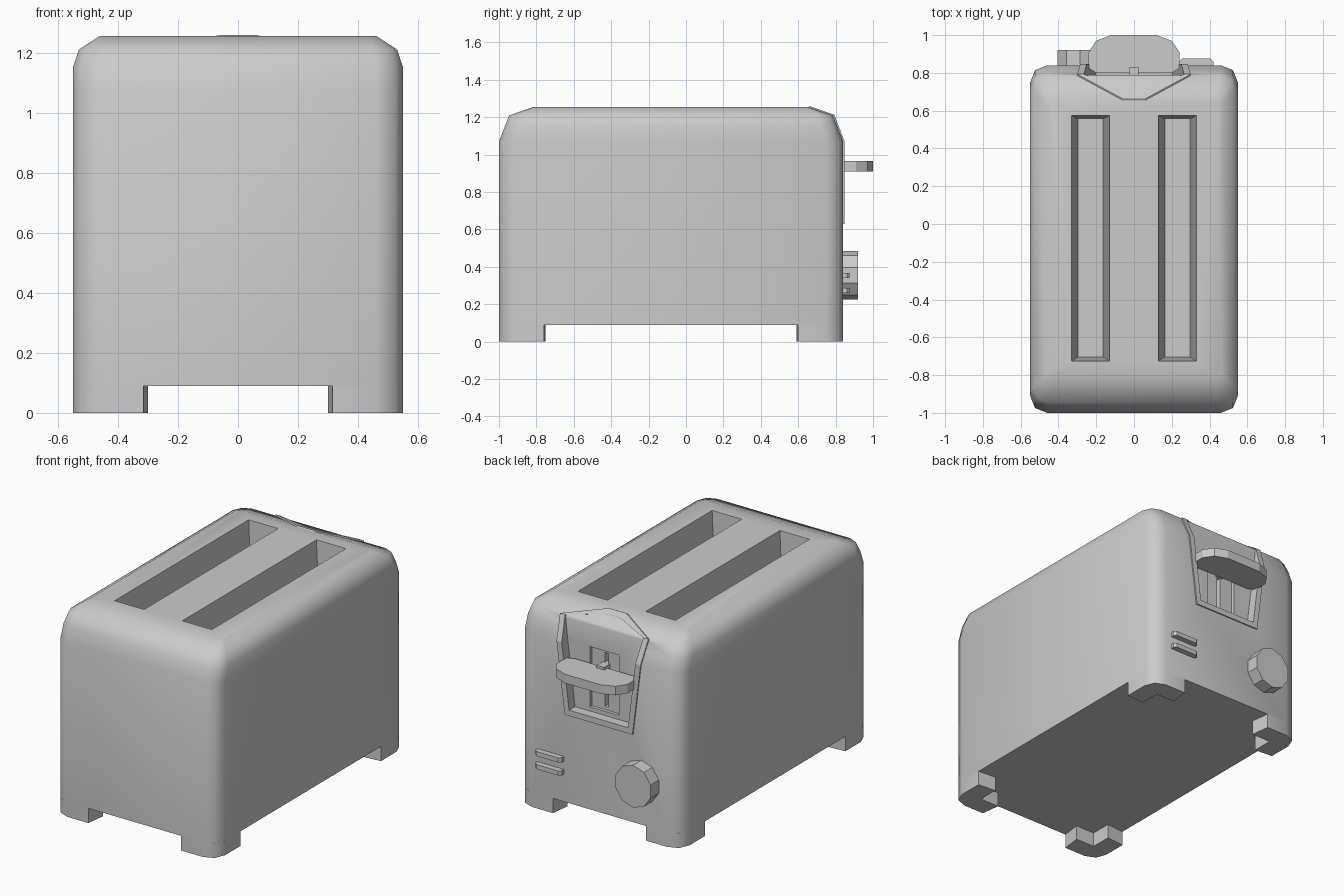
import bpy, bmesh, math

if "Cube" in bpy.data.objects:
    bpy.data.objects.remove(bpy.data.objects["Cube"])

CY = -0.08  # body centre in y


def loft(name, rings, closed=False):
    """Skin equal-length rings; cap the ends, or join last ring to first."""
    bm = bmesh.new()
    vs = [[bm.verts.new(p) for p in r] for r in rings]
    n = len(rings[0])
    pairs = list(zip(vs, vs[1:] + vs[:1])) if closed else list(zip(vs, vs[1:]))
    for a, b in pairs:
        for i in range(n):
            j = (i + 1) % n
            bm.faces.new((a[i], a[j], b[j], b[i]))
    if not closed:
        bm.faces.new(vs[0][::-1])
        bm.faces.new(vs[-1])
    bmesh.ops.recalc_face_normals(bm, faces=bm.faces)
    me = bpy.data.meshes.new(name)
    bm.to_mesh(me)
    bm.free()
    ob = bpy.data.objects.new(name, me)
    bpy.context.collection.objects.link(ob)
    return ob


def prism_z(name, pts, z0, z1):
    return loft(name, [[(x, y, z) for x, y in pts] for z in (z0, z1)])


def prism_y(name, pts, y0, y1):
    return loft(name, [[(x, y, z) for x, z in pts] for y in (y0, y1)])


def rect(x0, x1, y0, y1):
    return [(x0, y0), (x1, y0), (x1, y1), (x0, y1)]


def rounded(hx, hy, r, z):
    """Rounded rectangle ring with two segments per corner."""
    pts = []
    for k, (sx, sy) in enumerate(((1, 1), (-1, 1), (-1, -1), (1, -1))):
        for s in range(3):
            a = math.radians(90 * k + 45 * s)
            pts.append((sx * (hx - r) + r * math.cos(a),
                        CY + sy * (hy - r) + r * math.sin(a), z))
    return pts


def cut(ob, cutter):
    cutter.hide_render = True
    m = ob.modifiers.new("cut", 'BOOLEAN')
    m.operation, m.solver, m.object = 'DIFFERENCE', 'EXACT', cutter
    bpy.context.view_layer.objects.active = ob
    bpy.ops.object.modifier_apply(modifier=m.name)
    bpy.data.objects.remove(cutter)


def smooth(ob, deg):
    bpy.ops.object.select_all(action='DESELECT')
    ob.select_set(True)
    bpy.context.view_layer.objects.active = ob
    bpy.ops.object.shade_smooth_by_angle(angle=math.radians(deg))


def surf(z):
    """y of the body's rear surface at height z."""
    if z <= 1.07:
        return 0.84
    if z <= 1.21:
        return 0.84 - 0.055 * (z - 1.07) / 0.14
    return 0.785 - 0.13 * (z - 1.21) / 0.045


def mirrored(half):
    return half + [(-x, z) for x, z in reversed(half)]


# Housing
body = loft("body", [rounded(*r) for r in (
    (0.55, 0.92, 0.09, 0.09), (0.55, 0.92, 0.09, 1.07), (0.55, 0.889, 0.09, 1.15),
    (0.53, 0.865, 0.08, 1.21), (0.46, 0.735, 0.03, 1.255))])

# Bread slots, tapering downwards
for s in (-1, 1):
    c = 0.23 * s
    cut(body, loft("slot_cutter", [
        [(x, y, z) for x, y in rect(c - w, c + w, -0.075 - l, -0.075 + l)]
        for w, l, z in ((0.067, 0.63, 0.8), (0.1, 0.65, 1.255), (0.1, 0.65, 1.4))]))

# Lever recess at the rear, with a panel and a guide groove
inner = mirrored([(0.20, 0.665), (0.25, 1.07), (0.265, 1.21), (0.045, 1.24)])
outer = mirrored([(0.23, 0.63), (0.285, 1.07), (0.30, 1.21), (0.06, 1.255)])
cut(body, prism_y("recess_cutter", inner, 0.79, 1.1))
cut(body, prism_y("panel_cutter", rect(-0.10, 0.10, 0.69, 1.06), 0.77, 0.9))
cut(body, prism_y("groove_cutter", rect(-0.012, 0.012, 0.71, 1.04), 0.73, 0.9))
smooth(body, 50)

# Raised rim following the rear surface


def rim_ring(pts, d):
    return [(x, surf(z) + d, z + (0.4 * d if z > 1.1 else 0)) for x, z in pts]


loft("recess_rim", [rim_ring(outer, -0.02), rim_ring(outer, 0.008),
                    rim_ring(inner, 0.008), rim_ring(inner, -0.02)], closed=True)

# Lever and its stem
lever_half = [(0.20, 0.80), (0.24, 0.825), (0.24, 0.91), (0.20, 0.97), (0.12, 1.0)]
prism_z("lever", mirrored(lever_half), 0.91, 0.965)
prism_z("lever_stem", rect(-0.025, 0.025, 0.74, 0.83), 0.925, 0.98)

# Browning knob
prism_y("knob", [(-0.285 + 0.125 * math.cos(i * math.tau / 10 + math.pi / 10),
                  0.355 + 0.13 * math.sin(i * math.tau / 10 + math.pi / 10))
                 for i in range(10)], 0.82, 0.92)

# Buttons
for i, z in enumerate((0.26, 0.34)):
    prism_z(f"button_{i + 1}", [(0.24, 0.82), (0.42, 0.82), (0.42, 0.86), (0.405, 0.875),
                                (0.255, 0.875), (0.24, 0.86)], z, z + 0.028)

# L-shaped corner feet
foot = [(0.55, 0.68), (0.55, 0.83), (0.524, 0.894), (0.46, 0.92),
        (0.315, 0.92), (0.30, 0.80), (0.43, 0.80), (0.43, 0.67)]
for sx, nx in ((-1, "left"), (1, "right")):
    for sy, ny in ((-1, "front"), (1, "rear")):
        ob = prism_z(f"{ny}_{nx}_foot", [(sx * x, CY + sy * y) for x, y in foot], 0, 0.09)
        smooth(ob, 50)
